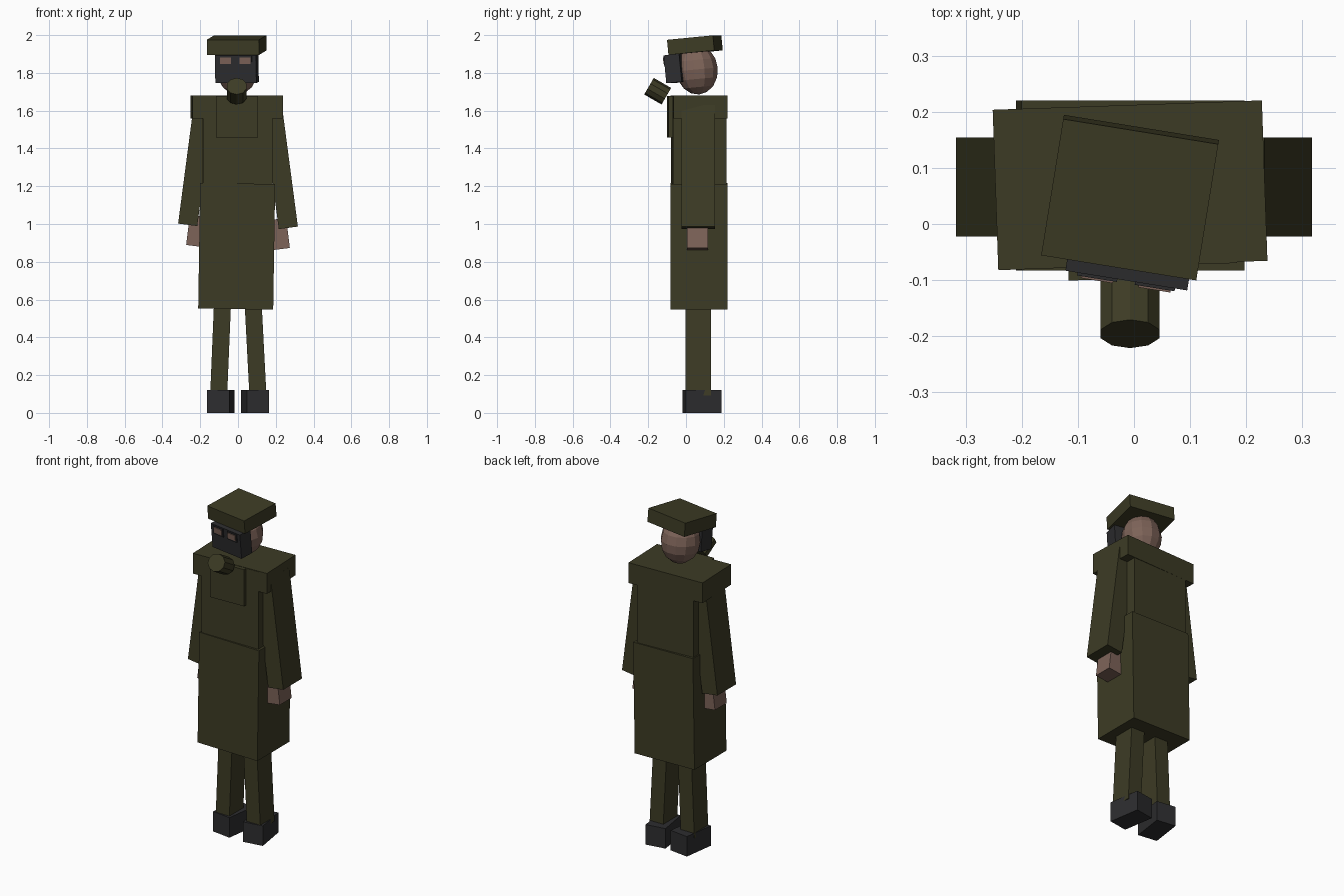
import bpy, bmesh
from math import radians
from mathutils import Matrix, Euler, Vector

if "Cube" in bpy.data.objects:
    bpy.data.objects.remove(bpy.data.objects["Cube"])


def material(name, rgb):
    m = bpy.data.materials.new(name)
    m.diffuse_color = (*rgb, 1)
    m.use_nodes = True
    m.node_tree.nodes["Principled BSDF"].inputs["Base Color"].default_value = m.diffuse_color
    return m


OLIVE = material("olive cloth", (0.046, 0.044, 0.018))
DARK = material("dark rubber", (0.026, 0.026, 0.028))
SKIN = material("skin", (0.205, 0.125, 0.098))


def pose(loc, rot):
    return Matrix.Translation(loc) @ Euler([radians(a) for a in rot]).to_matrix().to_4x4()


def add(name, bm, mat, matrix):
    bm.transform(matrix)
    me = bpy.data.meshes.new(name)
    bm.to_mesh(me)
    bm.free()
    me.materials.append(mat)
    ob = bpy.data.objects.new(name, me)
    bpy.context.collection.objects.link(ob)
    return ob


def box(name, loc, size, rot=(0, 0, 0), mat=OLIVE, parent=Matrix()):
    bm = bmesh.new()
    bmesh.ops.create_cube(bm, size=1)
    bmesh.ops.scale(bm, vec=Vector(size), verts=bm.verts)
    return add(name, bm, mat, parent @ pose(loc, rot))


# coat: skirt, torso, shoulders and front bib
box("coat_skirt", (-0.007, 0.069, 0.882), (0.397, 0.303, 0.665), (0, 0.9, 0))
box("coat_torso", (-0.005, 0.068, 1.435), (0.37, 0.285, 0.485), (0, 0, 1.5))
box("coat_shoulders", (-0.007, 0.069, 1.619), (0.48, 0.286, 0.122), (0, 0, 2))
box("coat_bib", (-0.006, -0.08, 1.568), (0.222, 0.034, 0.22), (0, 0, 2))

# limbs, each side with its own slight lean
for side, s, arm_z, lean, turn in (("left", -1, 1.318, 2.4, 8), ("right", 1, 1.302, 3, 9)):
    box(side + "_sleeve", (s * 0.224, 0.066, arm_z), (0.102, 0.177, 0.65), (0, -s * 7.5, 0))
    box(side + "_hand", (s * 0.22, 0.061, arm_z - 0.355), (0.09, 0.112, 0.16),
        (0, -s * 7, 0), SKIN)
    box(side + "_leg", (s * 0.09, 0.065, 0.39), (0.09, 0.133, 0.6), (0, -s * lean, 0))
    box(side + "_shoe", (s * 0.091, 0.085, 0.06), (0.12, 0.192, 0.12), (0, 0, s * turn), DARK)

# head: faceted ball turned a little to one side
bm = bmesh.new()
bmesh.ops.create_uvsphere(bm, u_segments=12, v_segments=8, radius=1)
bmesh.ops.scale(bm, vec=Vector((0.11, 0.112, 0.132)), verts=bm.verts)
add("head", bm, SKIN, pose((-0.005, 0.058, 1.817), (5.5, 0, -9)))

# flat cap
box("cap", (-0.007, 0.047, 1.947), (0.28, 0.247, 0.08), (5.5, 0, -9.2))

# mask with framed lenses
face = pose((-0.006, -0.053, 1.823), (5.5, 0, -9.2))
box("mask", (0, 0, 0), (0.22, 0.083, 0.148), mat=DARK, parent=face)
for side, s in (("left", -1), ("right", 1)):
    box(side + "_lens_frame", (s * 0.052, -0.044, 0.045), (0.072, 0.006, 0.05),
        mat=DARK, parent=face)
    box(side + "_lens", (s * 0.052, -0.048, 0.047), (0.058, 0.006, 0.034),
        mat=SKIN, parent=face)

# breathing filter
bm = bmesh.new()
bmesh.ops.create_cone(bm, cap_ends=True, segments=10, radius1=0.055, radius2=0.055, depth=0.106)
bmesh.ops.scale(bm, vec=Vector((1, 0.92, 1)), verts=bm.verts)
add("mask_filter", bm, OLIVE, pose((-0.007, -0.15, 1.703), (60, 0, 0)))
